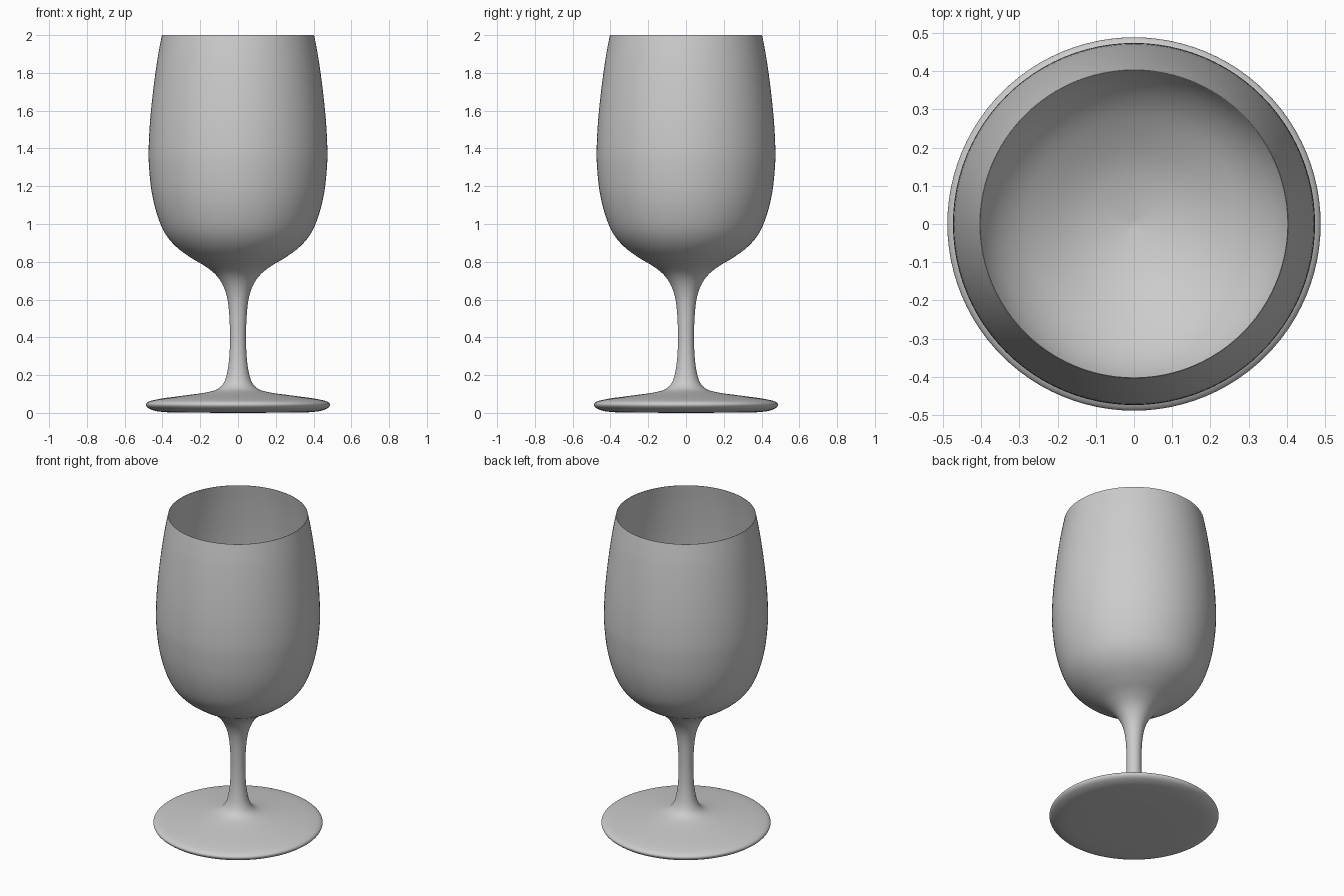
import bpy, bmesh
from math import sin, cos, tau, radians

if "Cube" in bpy.data.objects:
    bpy.data.objects.remove(bpy.data.objects["Cube"])

SIDES = 96
STEPS = 4


def smooth_path(pts):
    """Catmull-Rom curve through the profile points."""
    out = []
    for i in range(len(pts) - 1):
        p0, p1 = pts[max(i - 1, 0)], pts[i]
        p2, p3 = pts[i + 1], pts[min(i + 2, len(pts) - 1)]
        for s in range(STEPS):
            t = s / STEPS
            out.append(tuple(
                0.5 * (2 * b + (c - a) * t + (2 * a - 5 * b + 4 * c - d) * t * t
                       + (3 * b - a - 3 * c + d) * t ** 3)
                for a, b, c, d in zip(p0, p1, p2, p3)))
    return out + [pts[-1]]


def lathe(name, profile):
    """Revolve an (r, z) profile, with both ends on the axis."""
    bm = bmesh.new()
    rings = []
    for r, z in profile:
        if r < 1e-4:
            rings.append([bm.verts.new((0, 0, z))] * SIDES)
        else:
            rings.append([bm.verts.new((r * cos(tau * k / SIDES), r * sin(tau * k / SIDES), z))
                          for k in range(SIDES)])
    for a, b in zip(rings, rings[1:]):
        for k in range(SIDES):
            n = (k + 1) % SIDES
            bm.faces.new(list(dict.fromkeys((a[k], a[n], b[n], b[k]))))
    bmesh.ops.recalc_face_normals(bm, faces=bm.faces)
    mesh = bpy.data.meshes.new(name)
    bm.to_mesh(mesh)
    bm.free()
    obj = bpy.data.objects.new(name, mesh)
    bpy.context.collection.objects.link(obj)
    bpy.context.view_layer.objects.active = obj
    obj.select_set(True)
    bpy.ops.object.shade_smooth_by_angle(angle=radians(50))
    return obj


# Foot, stem and outside of the bowl
underside = [(0, 0), (0.2, 0.001)]
outside = [(0.37, 0.003), (0.43, 0.009), (0.473, 0.024), (0.488, 0.043), (0.476, 0.058),
           (0.445, 0.068), (0.39, 0.078), (0.30, 0.09), (0.17, 0.108), (0.105, 0.128),
           (0.07, 0.17), (0.051, 0.25), (0.043, 0.35), (0.043, 0.45), (0.051, 0.57),
           (0.071, 0.655), (0.11, 0.723), (0.17, 0.774), (0.25, 0.822), (0.33, 0.882),
           (0.39, 0.957), (0.43, 1.055), (0.457, 1.17), (0.471, 1.30), (0.473, 1.40),
           (0.466, 1.54), (0.45, 1.70), (0.427, 1.87), (0.403, 2.0)]

# Inside of the bowl, down from the thin rim
inside = [(0.401, 2.0), (0.422, 1.87), (0.444, 1.70), (0.459, 1.54), (0.466, 1.40),
          (0.464, 1.30), (0.449, 1.17), (0.421, 1.058), (0.381, 0.965), (0.321, 0.892),
          (0.242, 0.834), (0.16, 0.79), (0.08, 0.764), (0, 0.75)]

lathe("goblet", underside + smooth_path(outside) + smooth_path(inside))
